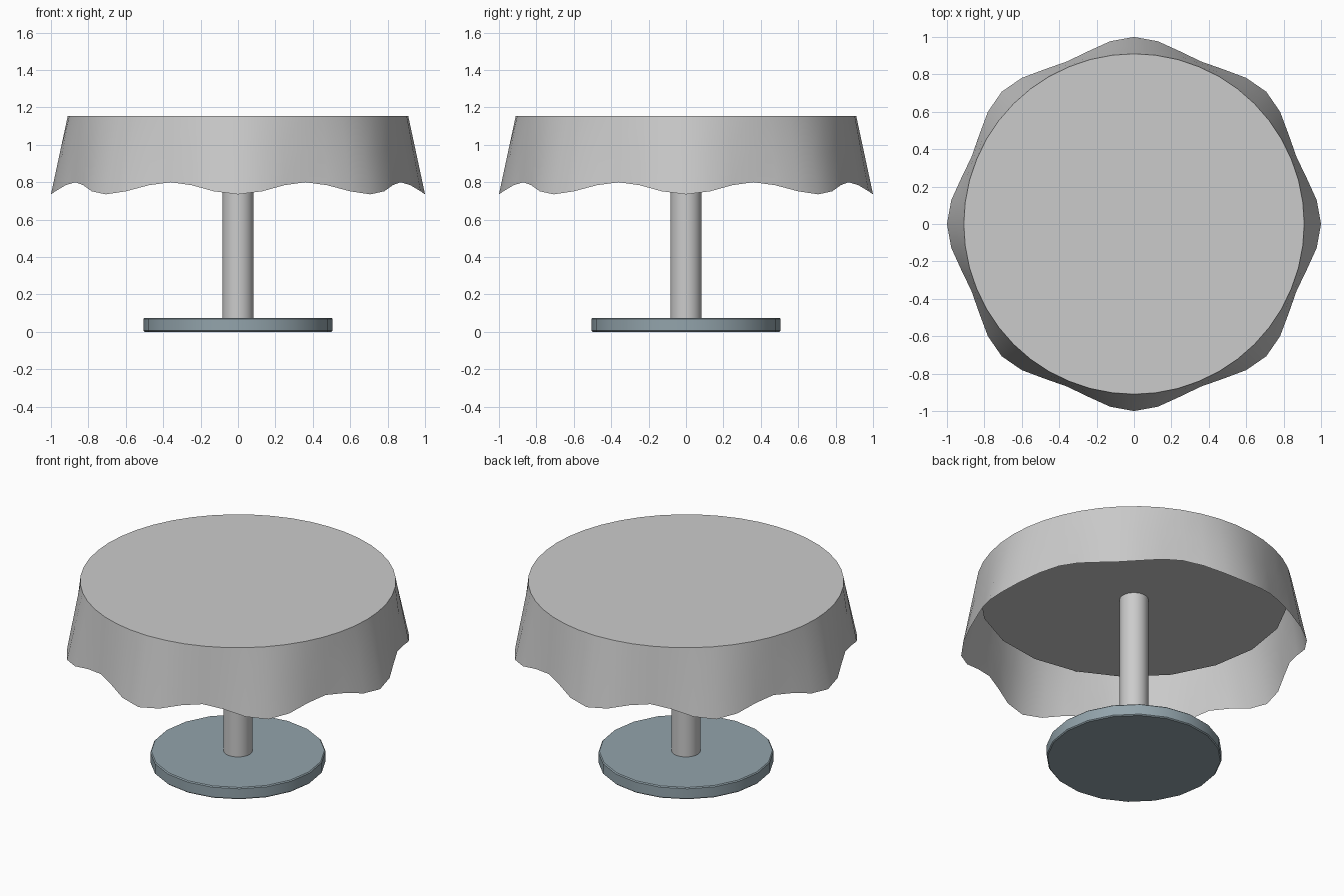
import bpy, bmesh, math

if "Cube" in bpy.data.objects:
    bpy.data.objects.remove(bpy.data.objects["Cube"])


def smooth(obj, angle=30):
    bpy.ops.object.select_all(action='DESELECT')
    obj.select_set(True)
    bpy.context.view_layer.objects.active = obj
    bpy.ops.object.shade_smooth_by_angle(angle=math.radians(angle))


def cylinder(name, radius, z0, z1, sides, bevel=0.0):
    bpy.ops.mesh.primitive_cylinder_add(vertices=sides, radius=radius,
                                        depth=z1 - z0, location=(0, 0, (z0 + z1) / 2))
    obj = bpy.context.object
    obj.name = name
    if bevel:
        mod = obj.modifiers.new("edge", 'BEVEL')
        mod.width = bevel
        mod.segments = 1
        mod.limit_method = 'ANGLE'
        mod.angle_limit = math.radians(40)
    smooth(obj)
    return obj


# Foot plate, post and hidden table top
foot = cylinder("foot_plate", 0.505, 0.0, 0.075, 20, 0.006)
mat = bpy.data.materials.new("slate")
mat.diffuse_color = (0.29, 0.37, 0.41, 1)
mat.use_nodes = True
mat.node_tree.nodes["Principled BSDF"].inputs["Base Color"].default_value = mat.diffuse_color
foot.data.materials.append(mat)
cylinder("post", 0.083, 0.07, 1.07, 32)
cylinder("table_top", 0.89, 1.057, 1.15, 20)

# Tablecloth: flat disc with a flared skirt of eight soft folds
SEGMENTS, FOLDS = 48, 8
TOP_Z, TOP_R = 1.155, 0.91
bm = bmesh.new()
rings = []
for t in (0.0, 0.5, 1.0):
    ring = []
    for i in range(SEGMENTS):
        a = 2 * math.pi * i / SEGMENTS
        wave = math.cos(FOLDS * a)
        r = TOP_R + t * (0.06 + 0.03 * wave)
        z = TOP_Z - t * (0.3875 + 0.0325 * wave)
        ring.append(bm.verts.new((r * math.cos(a), r * math.sin(a), z)))
    rings.append(ring)
bm.faces.new(rings[0])
for upper, lower in zip(rings, rings[1:]):
    for i in range(SEGMENTS):
        j = (i + 1) % SEGMENTS
        bm.faces.new((upper[j], upper[i], lower[i], lower[j]))
mesh = bpy.data.meshes.new("tablecloth")
bm.to_mesh(mesh)
bm.free()
cloth = bpy.data.objects.new("tablecloth", mesh)
bpy.context.collection.objects.link(cloth)
smooth(cloth, 40)
